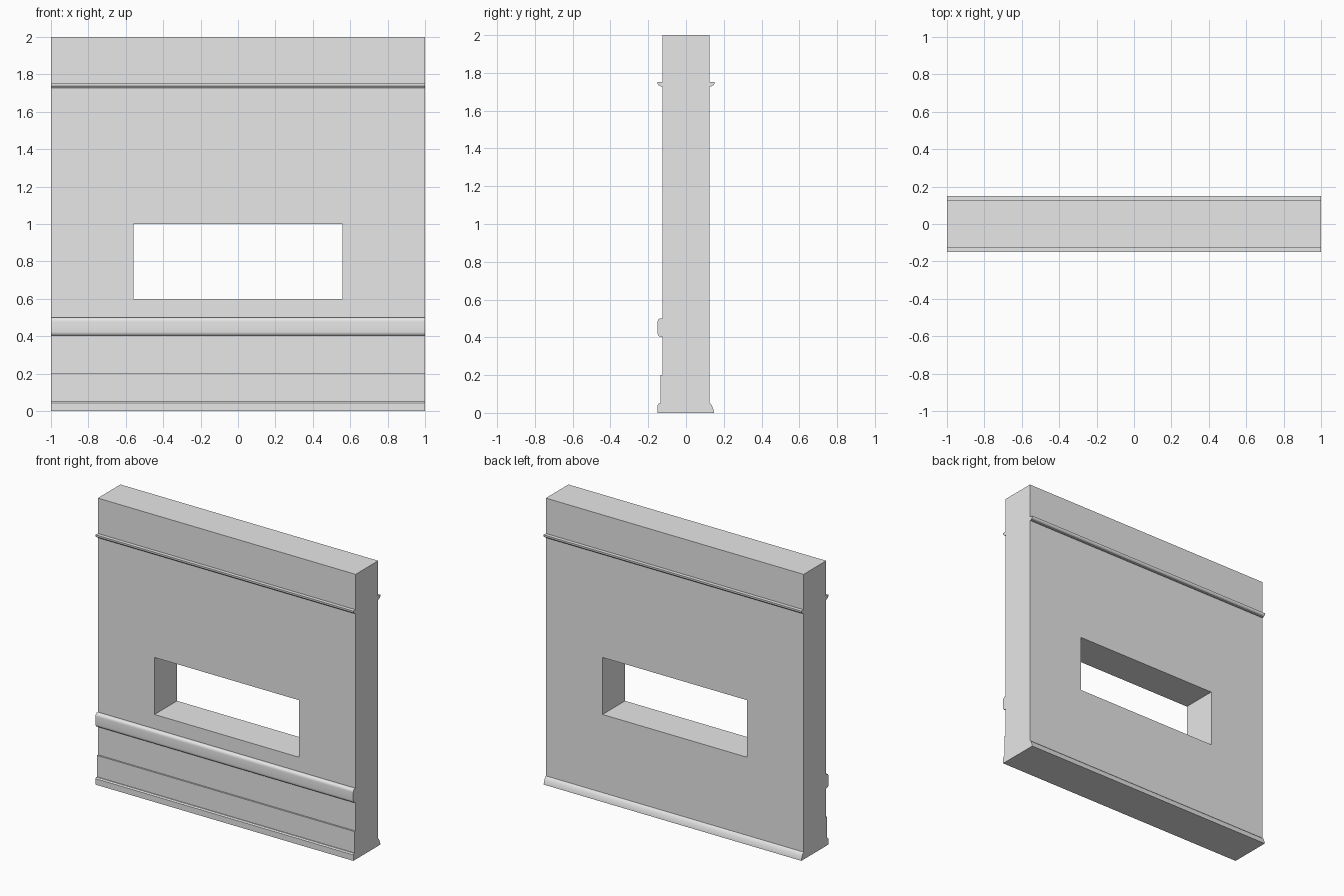
import bpy
import bmesh
import math

cube = bpy.data.objects.get("Cube")
if cube:
    bpy.data.objects.remove(cube, do_unlink=True)

HALF = 1.0     # half the wall length
FACE = 0.125   # half the wall thickness

plaster = bpy.data.materials.new("grey plaster")
plaster.use_nodes = True
plaster.diffuse_color = (0.8, 0.8, 0.8, 1)
plaster.node_tree.nodes["Principled BSDF"].inputs["Base Color"].default_value = (0.8, 0.8, 0.8, 1)


def finish(bm, name):
    bmesh.ops.recalc_face_normals(bm, faces=bm.faces[:])
    mesh = bpy.data.meshes.new(name)
    bm.to_mesh(mesh)
    bm.free()
    mesh.materials.append(plaster)
    obj = bpy.data.objects.new(name, mesh)
    bpy.context.collection.objects.link(obj)
    return obj


def extrude(bm, faces, vector):
    new = bmesh.ops.extrude_face_region(bm, geom=faces)["geom"]
    verts = [v for v in new if isinstance(v, bmesh.types.BMVert)]
    bmesh.ops.translate(bm, verts=verts, vec=vector)


def moulding(name, profile, side, smooth=False):
    """Run a (projection, height) profile along the wall; side -1 is the front."""
    bm = bmesh.new()
    points = [(-0.005, profile[0][1])] + profile + [(-0.005, profile[-1][1])]
    face = bm.faces.new([bm.verts.new((-HALF, side * (FACE + d), z)) for d, z in points])
    extrude(bm, [face], (2 * HALF, 0, 0))
    obj = finish(bm, name)
    if smooth:
        bpy.ops.object.select_all(action="DESELECT")
        obj.select_set(True)
        bpy.context.view_layer.objects.active = obj
        bpy.ops.object.shade_smooth_by_angle(angle=math.radians(35))


def arc(cd, cz, rd, rz, start, end, steps=5):
    """Points on an elliptical arc, angles in degrees."""
    angles = [math.radians(start + (end - start) * i / steps) for i in range(steps + 1)]
    return [(cd + rd * math.cos(a), cz + rz * math.sin(a)) for a in angles]


# Wall slab with a wide window opening
def rectangle(bm, half, low, high):
    corners = [(-half, low), (half, low), (half, high), (-half, high)]
    return [bm.verts.new((x, -FACE, z)) for x, z in corners]


bm = bmesh.new()
outer = rectangle(bm, HALF, 0, 2)
inner = rectangle(bm, 0.56, 0.6, 1.0)
frame = [bm.faces.new((outer[i], outer[(i + 1) % 4], inner[(i + 1) % 4], inner[i])) for i in range(4)]
extrude(bm, frame, (0, 2 * FACE, 0))
finish(bm, "wall")

# Picture rails on both faces: flat top, rounded nose, tapering underneath
rail = [(0, 1.727), (0.008, 1.727)] + arc(0.008, 1.745, 0.017, 0.014, -80, 0) + [(0.025, 1.752), (0, 1.752)]
moulding("front_picture_rail", rail, -1, True)
moulding("back_picture_rail", rail, 1, True)

# Dado rail on the front with rounded edges
dado = [(0, 0.403)] + arc(0.01, 0.425, 0.016, 0.022, -90, 0) + arc(0.01, 0.478, 0.016, 0.022, 0, 90) + [(0, 0.5)]
moulding("dado_rail", dado, -1, True)

# Front plinth and its stepped foot
moulding("front_plinth", [(0, 0), (0.011, 0), (0.011, 0.2), (0, 0.2)], -1)
moulding("front_foot", [(0, 0), (0.025, 0), (0.025, 0.042), (0.018, 0.05), (0, 0.05)], -1)

# Sloping skirting on the back
moulding("back_skirting", [(0, 0), (0.024, 0), (0.023, 0.01), (0.016, 0.03), (0.009, 0.044), (0, 0.052)], 1, True)
